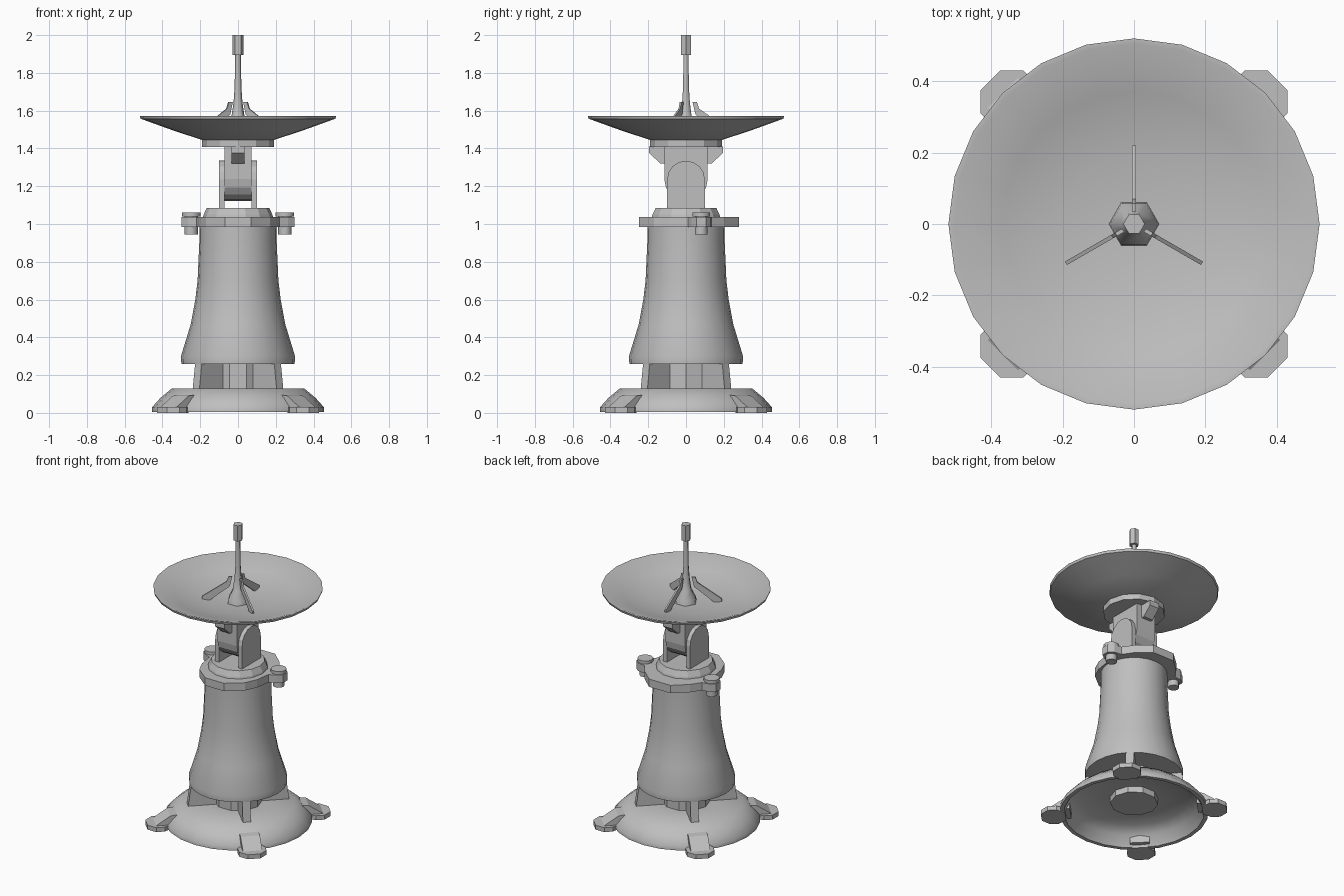
import bpy, bmesh
from math import sin, cos, pi, radians
from mathutils import Matrix, Vector

cube = bpy.data.objects.get("Cube")
if cube:
    bpy.data.objects.remove(cube, do_unlink=True)

GREY = (0.52, 0.52, 0.52, 1)
metal = bpy.data.materials.new("plain grey metal")
metal.use_nodes = True
metal.diffuse_color = GREY
metal.node_tree.nodes["Principled BSDF"].inputs["Base Color"].default_value = GREY


def finish(name, bm, smooth=None):
    """Clean the mesh, link it and shade it."""
    bmesh.ops.remove_doubles(bm, verts=bm.verts, dist=1e-5)
    bmesh.ops.recalc_face_normals(bm, faces=bm.faces)
    mesh = bpy.data.meshes.new(name)
    bm.to_mesh(mesh)
    bm.free()
    mesh.materials.append(metal)
    obj = bpy.data.objects.new(name, mesh)
    bpy.context.scene.collection.objects.link(obj)
    if smooth:
        bpy.ops.object.select_all(action="DESELECT")
        obj.select_set(True)
        bpy.context.view_layer.objects.active = obj
        bpy.ops.object.shade_smooth_by_angle(angle=radians(smooth))
    return obj


def lathe(name, profile, sides, centre=(0, 0), smooth=None, phase=0):
    """Turn a (radius, z) profile about a vertical axis."""
    bm = bmesh.new()
    rings = []
    for r, z in profile:
        ring = []
        for i in range(sides):
            a = 2 * pi * i / sides + phase
            ring.append(bm.verts.new((centre[0] + r * cos(a), centre[1] + r * sin(a), z)))
        rings.append(ring)
    for low, high in zip(rings, rings[1:]):
        for i in range(sides):
            j = (i + 1) % sides
            bm.faces.new((low[i], low[j], high[j], high[i]))
    return finish(name, bm, smooth)


def prism(name, outline, depth, to_world):
    """Extrude a 2D outline by depth, placed by a function of (u, v, w)."""
    bm = bmesh.new()
    face = bm.faces.new([bm.verts.new(to_world(u, v, -depth / 2)) for u, v in outline])
    step = Vector(to_world(0, 0, depth)) - Vector(to_world(0, 0, 0))
    grown = bmesh.ops.extrude_face_region(bm, geom=[face], use_keep_orig=True)["geom"]
    bmesh.ops.translate(bm, vec=step, verts=[g for g in grown if isinstance(g, bmesh.types.BMVert)])
    return finish(name, bm)


def upright(name, outline, width, angle, shift=0):
    """Vertical plate: outline in (distance, z), facing out at an angle."""
    turn = Matrix.Rotation(radians(angle), 3, "Z")
    return prism(name, outline, width, lambda u, v, w: turn @ Vector((u, w + shift, v)))


def flat(name, outline, low, high, angle=0):
    """Horizontal plate with an (x, y) outline."""
    turn = Matrix.Rotation(radians(angle), 3, "Z")
    return prism(name, outline, high - low,
                 lambda u, v, w: turn @ Vector((u, v, w + (low + high) / 2)))


def arc(radius, z, start, end, steps):
    """Points of an arc round (0, z)."""
    angles = [radians(start + (end - start) * i / steps) for i in range(steps + 1)]
    return [(radius * cos(a), z + radius * sin(a)) for a in angles]


# Base: hollow domed skirt and the neck above it
lathe("base_skirt", [(0.43, 0.005), (0.455, 0.005), (0.455, 0.03), (0.41, 0.08), (0.35, 0.13),
                     (0.14, 0.13), (0.14, 0.11), (0.33, 0.11), (0.39, 0.07), (0.43, 0.005)],
      24, smooth=50)
lathe("neck", [(0, 0.07), (0.147, 0.07), (0.147, 0.27), (0, 0.27)], 10)

# Feet and neck ribs on the four diagonals
half_pad = [(0.569, 0.039), (0.523, 0.085), (0.47, 0.085), (0.42, 0.05)]
pad = half_pad + [(x, -y) for x, y in reversed(half_pad)]
for angle in (45, 135, 225, 315):
    flat("foot_pad", pad, 0, 0.03, angle)
    upright("foot_arm", [(0.39, 0.02), (0.39, 0.095), (0.43, 0.09), (0.52, 0.03), (0.52, 0.02)],
            0.12, angle)
    upright("neck_rib", [(0.13, 0.12), (0.315, 0.12), (0.295, 0.27), (0.13, 0.27)], 0.05, angle)

# Flared tower body
lathe("tower_body", [(0, 0.26), (0.3, 0.26), (0.302, 0.3), (0.25, 0.47), (0.226, 0.6),
                     (0.214, 0.7), (0.205, 0.9), (0.204, 0.99), (0, 0.99)], 24, smooth=40)

# Flange with two ears, and a bolt through each
half_flange = [(0.08, 0.28), (0.17, 0.2), (0.215, 0.135), (0.265, 0.13), (0.298, 0.105),
               (0.298, 0.055), (0.265, 0.03), (0.22, 0.01), (0.205, -0.09), (0.17, -0.17),
               (0.07, -0.25)]
flat("flange", half_flange + [(-x, y) for x, y in reversed(half_flange)], 0.985, 1.038)
for side in (-1, 1):
    lathe("flange_bolt", [(0, 0.945), (0.035, 0.945), (0.035, 1.04), (0.049, 1.04),
                          (0.049, 1.06), (0, 1.06)], 10, (0.248 * side, 0.08), 40)
lathe("tower_cap", [(0, 1.03), (0.187, 1.03), (0.182, 1.05), (0.165, 1.085), (0, 1.085)], 14)

# Yoke: two round-topped cheeks holding the swivel block
for side in (-1, 1):
    upright("yoke_cheek", [(-0.1, 1.07), (0.1, 1.07)] + arc(0.1, 1.235, 0, 180, 8),
            0.028, 90, 0.086 * side)
upright("swivel_block", [(0.115, 1.41), (-0.115, 1.41)] + arc(0.115, 1.237, 180, 360, 8), 0.145, 90)
upright("swivel_bracket", [(-0.195, 1.41), (-0.195, 1.375), (-0.135, 1.32), (0.135, 1.32),
                           (0.195, 1.375), (0.195, 1.41)], 0.07, 90)

# Dish and its mounting collar
lathe("dish_collar", [(0, 1.408), (0.19, 1.408), (0.19, 1.45), (0, 1.45)], 12)
lathe("dish", [(0, 1.445), (0.19, 1.445), (0.34, 1.494), (0.515, 1.557), (0.52, 1.573),
               (0.505, 1.573), (0.37, 1.52), (0.2, 1.483), (0, 1.472)], 24, smooth=35)

# Feed mast with its tip, braced by three struts
lathe("mast", [(0.072, 1.465), (0.066, 1.5), (0.036, 1.56), (0.024, 1.64), (0.018, 1.72),
               (0.015, 1.9)], 6, smooth=65)
lathe("mast_tip", [(0, 1.895), (0.03, 1.895), (0.03, 2), (0, 2)], 6)
for angle in (90, 210, 330):
    upright("mast_strut", [(0.035, 1.645), (0.058, 1.645), (0.07, 1.61), (0.22, 1.505),
                           (0.22, 1.475), (0.18, 1.475), (0.05, 1.58)], 0.011, angle)
